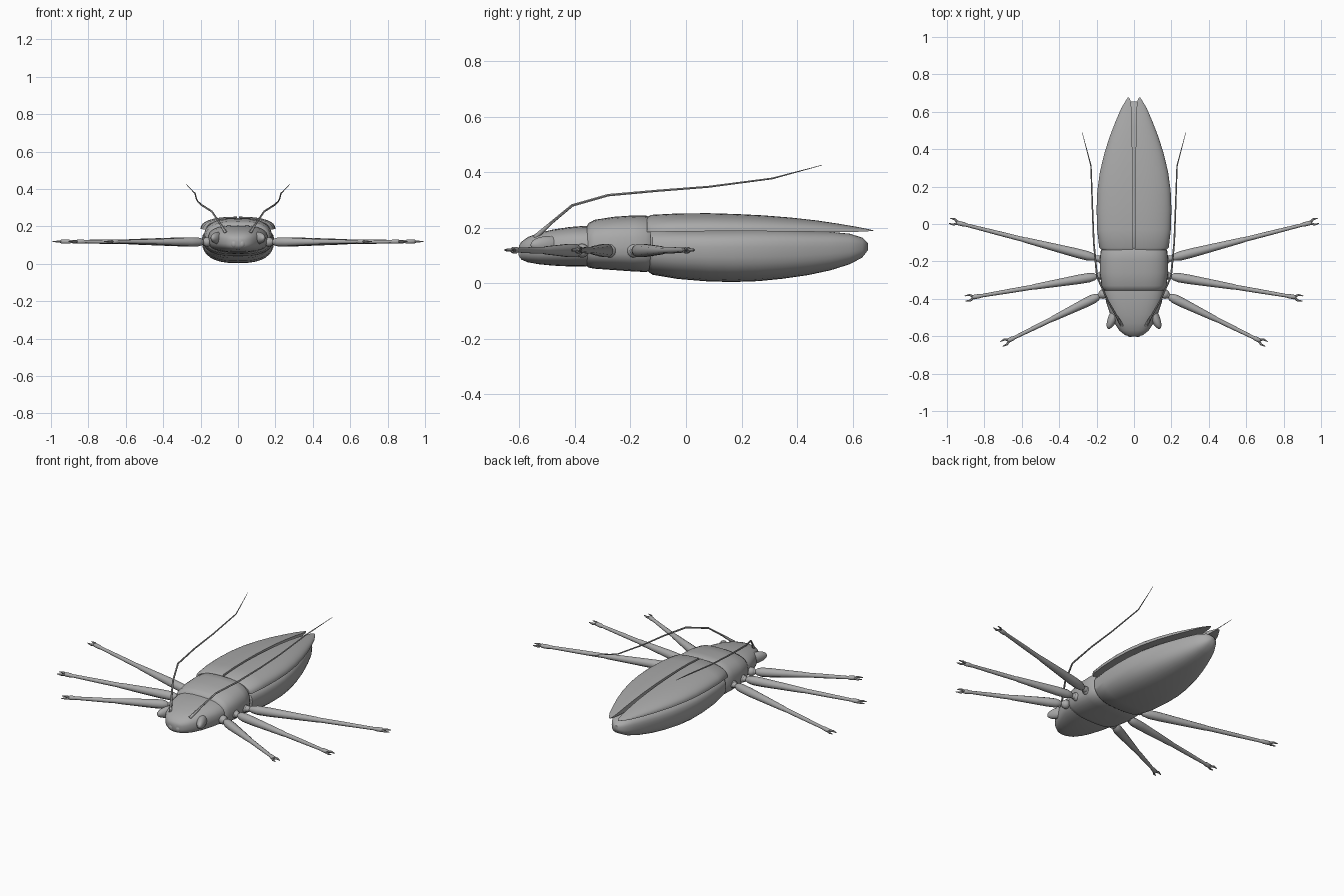
import bpy, bmesh, math
from mathutils import Vector

grey = bpy.data.materials.new("shell grey")
grey.diffuse_color = (0.4, 0.4, 0.4, 1)


def loft(name, rings, angle=40):
    """Skin a list of equal-length point rings and cap both ends."""
    bm = bmesh.new()
    rows = [[bm.verts.new(p) for p in ring] for ring in rings]
    n = len(rows[0])
    for a, b in zip(rows, rows[1:]):
        for i in range(n):
            j = (i + 1) % n
            bm.faces.new((a[i], a[j], b[j], b[i]))
    bm.faces.new(rows[0])
    bm.faces.new(rows[-1])
    bmesh.ops.recalc_face_normals(bm, faces=bm.faces)
    me = bpy.data.meshes.new(name)
    bm.to_mesh(me)
    bm.free()
    return finish(bpy.data.objects.new(name, me), angle, True)


def finish(ob, angle, link=False):
    if link:
        bpy.context.collection.objects.link(ob)
    bpy.ops.object.select_all(action='DESELECT')
    ob.select_set(True)
    bpy.context.view_layer.objects.active = ob
    bpy.ops.object.shade_smooth_by_angle(angle=math.radians(angle))
    ob.data.materials.append(grey)
    return ob


def spow(v, e):
    return math.copysign(abs(v) ** e, v)


def body(name, sections, e=0.75, n=32):
    """Sections along y: (y, half width, bottom z, widest z, top z)."""
    rings = []
    for y, w, zb, zm, zt in sections:
        ring = []
        for i in range(n):
            a = 2 * math.pi * i / n
            s = spow(math.sin(a), e)
            ring.append((w * spow(math.cos(a), e), y,
                         zm + s * (zt - zm if s > 0 else zm - zb)))
        rings.append(ring)
    return loft(name, rings)


def tube(name, pts, radii, n=10):
    """Round tube with a varying radius along a path."""
    pts = [Vector(p) for p in pts]
    rings = []
    for i, p in enumerate(pts):
        d = (pts[min(i + 1, len(pts) - 1)] - pts[max(i - 1, 0)]).normalized()
        u = d.cross(Vector((0, 0, 1))).normalized()
        v = u.cross(d)
        rings.append([p + radii[i] * (u * math.cos(2 * math.pi * k / n) +
                                      v * math.sin(2 * math.pi * k / n)) for k in range(n)])
    return loft(name, rings, 50)


def ball(name, loc, scale, rot=0):
    bpy.ops.mesh.primitive_uv_sphere_add(segments=20, ring_count=12, radius=1,
                                         location=loc, rotation=(0, 0, rot))
    ob = bpy.context.object
    ob.name = name
    ob.scale = scale
    return finish(ob, 60)


# Body segments
body("abdomen", [
    (-0.135, 0.160, 0.040, 0.13, 0.19), (-0.12, 0.178, 0.030, 0.13, 0.20),
    (-0.03, 0.189, 0.015, 0.13, 0.20), (0.08, 0.193, 0.006, 0.13, 0.20),
    (0.17, 0.190, 0.004, 0.13, 0.20), (0.26, 0.178, 0.007, 0.13, 0.20),
    (0.35, 0.158, 0.016, 0.13, 0.197), (0.44, 0.130, 0.029, 0.13, 0.19),
    (0.52, 0.100, 0.046, 0.13, 0.185), (0.59, 0.070, 0.068, 0.13, 0.178),
    (0.635, 0.043, 0.092, 0.13, 0.164), (0.655, 0.015, 0.118, 0.13, 0.145)])
body("thorax", [
    (-0.362, 0.145, 0.065, 0.13, 0.195), (-0.352, 0.163, 0.056, 0.13, 0.216),
    (-0.33, 0.174, 0.052, 0.13, 0.228), (-0.26, 0.183, 0.047, 0.13, 0.239),
    (-0.19, 0.183, 0.042, 0.13, 0.244), (-0.145, 0.178, 0.040, 0.13, 0.244),
    (-0.128, 0.168, 0.043, 0.13, 0.235)], 0.72)
body("head", [
    (-0.602, 0.020, 0.100, 0.12, 0.135), (-0.594, 0.048, 0.085, 0.12, 0.148),
    (-0.57, 0.078, 0.075, 0.122, 0.166), (-0.53, 0.105, 0.068, 0.125, 0.181),
    (-0.48, 0.128, 0.063, 0.128, 0.193), (-0.42, 0.148, 0.060, 0.13, 0.202),
    (-0.37, 0.160, 0.060, 0.13, 0.206), (-0.34, 0.160, 0.062, 0.13, 0.206)])

# Wing case outline: y, inner x, outer x, bottom z, top z
case = [(-0.14, 0.006, 0.170, 0.185, 0.238), (-0.125, 0.006, 0.186, 0.184, 0.246),
        (-0.03, 0.006, 0.197, 0.186, 0.251), (0.08, 0.006, 0.200, 0.187, 0.252),
        (0.18, 0.007, 0.196, 0.187, 0.249), (0.28, 0.008, 0.182, 0.187, 0.244),
        (0.38, 0.009, 0.158, 0.186, 0.236), (0.47, 0.010, 0.129, 0.185, 0.226),
        (0.55, 0.012, 0.098, 0.184, 0.214), (0.62, 0.014, 0.068, 0.185, 0.202),
        (0.66, 0.018, 0.044, 0.187, 0.194), (0.675, 0.026, 0.034, 0.188, 0.190)]

# Legs: hip (x, y) and foot (x, y)
legs = {"front_leg": ((0.165, -0.375), (0.675, -0.625)),
        "middle_leg": ((0.17, -0.275), (0.865, -0.392)),
        "rear_leg": ((0.17, -0.19), (0.95, 0.008))}
# Leg radius profile: fraction of length, radius
leg_profile = [(0, 0.017), (0.03, 0.018), (0.045, 0.012), (0.06, 0.019), (0.10, 0.025),
               (0.18, 0.025), (0.35, 0.020), (0.52, 0.015), (0.54, 0.013), (0.70, 0.012),
               (0.93, 0.009), (0.95, 0.012), (0.99, 0.012), (1.0, 0.007)]

for side, s in (("right", 1), ("left", -1)):
    # Wing cases with a domed top and flat underside
    rings = []
    for y, xi, xo, zb, zt in case:
        ring = [(s * xi, y, zb)]
        for k in range(13):
            a = math.pi / 2 * (1 - k / 12)
            ring.append((s * (xi + (xo - xi) * math.cos(a) ** 0.85), y,
                         zb + (zt - zb) * math.sin(a) ** 0.85))
        rings.append(ring)
    loft(side + "_wing_case", rings)

    # Eyes and jaws
    ball(side + "_eye", (s * 0.108, -0.492, 0.138), (0.026, 0.075, 0.032), s * 0.42)
    ball(side + "_jaw", (s * 0.021, -0.588, 0.108), (0.018, 0.016, 0.022))

    # Legs with hip ball and a pair of claws
    for name, (hip, foot) in legs.items():
        h = Vector((s * hip[0], hip[1], 0.117))
        f = Vector((s * foot[0], foot[1], 0.119))
        d = (f - h).normalized()
        p = Vector((-d.y, d.x, 0))
        tube(side + "_" + name, [h.lerp(f, t) for t, r in leg_profile],
             [r for t, r in leg_profile])
        ball(side + "_" + name + "_hip", h, (0.025, 0.025, 0.025))
        for c in (1, -1):
            tube(side + "_" + name + "_claw",
                 [f - d * 0.01, f + d * 0.012 + p * c * 0.015, f + d * 0.038 + p * c * 0.014],
                 [0.007, 0.006, 0.002], 6)

    # Antennae, with a thicker first joint
    path = [(0.066, -0.54, 0.172), (0.14, -0.41, 0.28), (0.198, -0.28, 0.317),
            (0.215, -0.10, 0.333), (0.222, 0.08, 0.347), (0.230, 0.31, 0.377),
            (0.277, 0.49, 0.425)]
    tube(side + "_antenna", [(s * x, y, z) for x, y, z in path],
         [0.006, 0.005, 0.005, 0.0045, 0.004, 0.0035, 0.001], 6)
    tube(side + "_antenna_base", [(s * 0.064, -0.543, 0.165), (s * 0.095, -0.489, 0.214)],
         [0.009, 0.006], 8)
